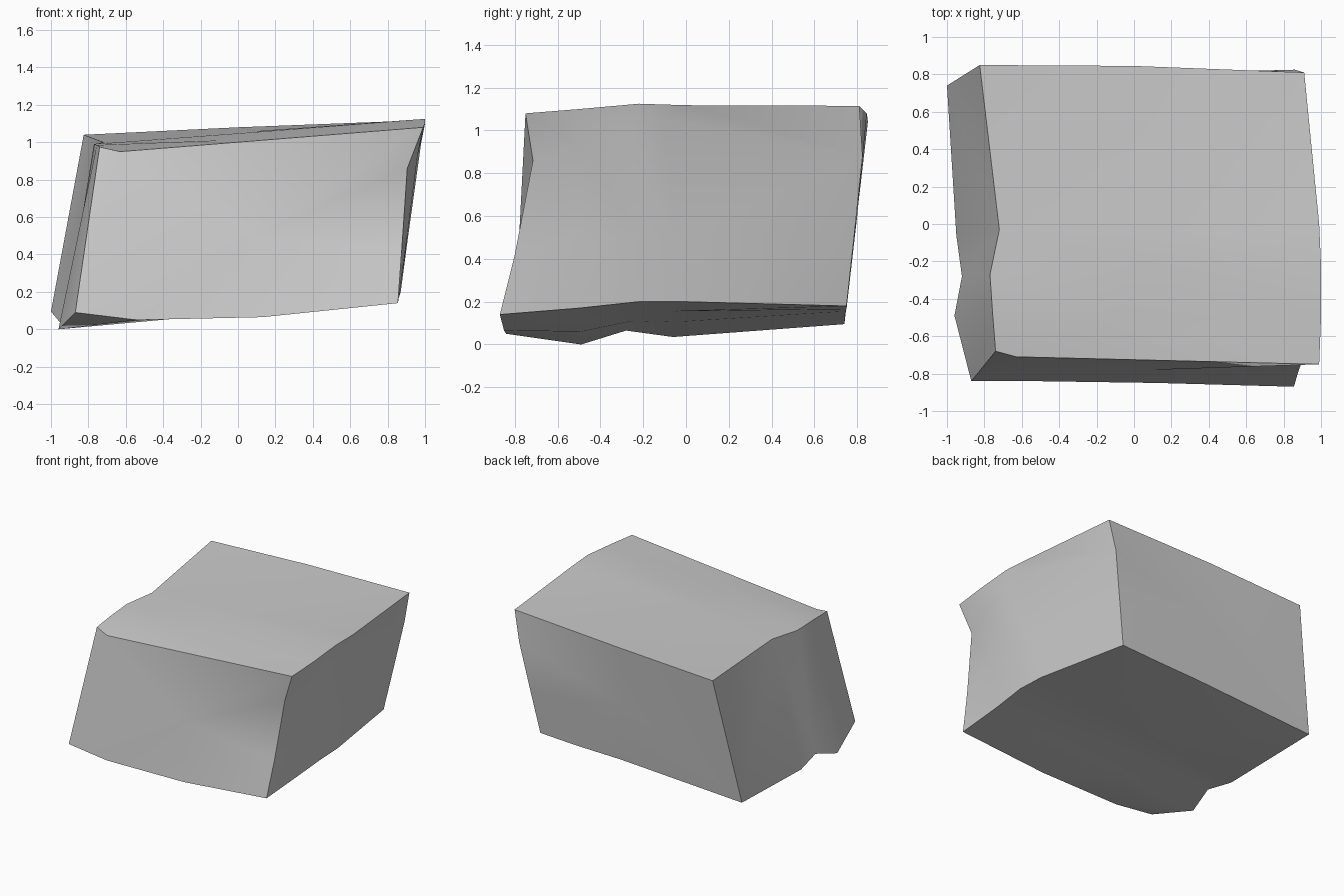
import bpy
import bmesh
import math

default_cube = bpy.data.objects.get("Cube")
if default_cube:
    bpy.data.objects.remove(default_cube, do_unlink=True)


def make_material(name, colour):
    material = bpy.data.materials.new(name)
    material.use_nodes = True
    material.diffuse_color = colour
    shader = next(n for n in material.node_tree.nodes if n.type == "BSDF_PRINCIPLED")
    shader.inputs["Base Color"].default_value = colour
    shader.inputs["Roughness"].default_value = 0.9
    return material


# Edges of the block, each running from front to back
bottom_left = [(-.87, -.84, .09), (-.96, -.49, 0), (-.92, -.28, .065), (-.95, -.06, .035), (-1, .74, .095)]
bottom_inner = [(-.54, -.84, .05), (-.3, -.49, .06), (-.2, -.25, .11), (-.2, -.05, .105), (.04, .745, .155)]
bottom_outer = [(.13, -.85, .065), (.35, -.5, .12), (.4, -.25, .16), (.4, -.05, .155), (.42, .75, .165)]
bottom_right = [(.855, -.87, .14), (.86, -.5, .17), (.87, -.22, .2), (.86, 0, .2), (.73, .75, .18)]
side_low = [(.875, -.8, .42), (.905, -.5, .5), (.91, -.23, .5), (.9, -.05, .5), (.79, .785, .5)]
side_high = [(.905, -.715, .86), (.96, -.5, .93), (.98, -.25, 1), (.97, -.1, 1.05), (.86, .825, .88)]
top_right = [(.99, -.75, 1.08), (1, -.5, 1.1), (1, -.22, 1.125), (.99, 0, 1.118), (.91, .81, 1.115)]
top_middle = [(-.63, -.71, .95), (-.1, -.49, 1.01), (.1, -.22, 1.055), (.1, -.05, 1.06), (0, .845, 1.08)]
top_left = [(-.74, -.68, .975), (-.755, -.49, .985), (-.77, -.27, .99), (-.72, -.03, 1), (-.825, .85, 1.04)]

# Middle of each end face
front_centre = (.1, -.78, .5)
back_centre = (-.05, .8, .6)


def build_block(name, edges, end_centres, material):
    """Skin neighbouring edges into sides and close each end with a fan."""
    bm = bmesh.new()
    rails = [[bm.verts.new(point) for point in edge] for edge in edges]
    for rail, following in zip(rails, rails[1:] + rails[:1]):
        for i in range(len(rail) - 1):
            bm.faces.new((rail[i], rail[i + 1], following[i + 1], following[i]))

    # The left upright corner of each end is cut off as its own facet
    for end, point in zip((0, -1), end_centres):
        centre = bm.verts.new(point)
        ring = [rail[end] for rail in rails]
        corner = ring.pop()
        bm.faces.new((ring[-1], corner, ring[0]))
        for vert, following in zip(ring, ring[1:] + ring[:1]):
            bm.faces.new((vert, following, centre))

    bmesh.ops.triangulate(bm, faces=bm.faces[:])
    bmesh.ops.recalc_face_normals(bm, faces=bm.faces[:])

    mesh = bpy.data.meshes.new(name)
    bm.to_mesh(mesh)
    bm.free()
    mesh.materials.append(material)
    block = bpy.data.objects.new(name, mesh)
    bpy.context.collection.objects.link(block)
    return block


stone_grey = make_material("stone_grey", (0.6, 0.6, 0.6, 1))
stone_block = build_block(
    "stone_block",
    [bottom_left, bottom_inner, bottom_outer, bottom_right, side_low,
     side_high, top_right, top_middle, top_left],
    [front_centre, back_centre],
    stone_grey,
)

# Soft sides with crisp broken edges
bpy.ops.object.select_all(action="DESELECT")
stone_block.select_set(True)
bpy.context.view_layer.objects.active = stone_block
bpy.ops.object.shade_smooth_by_angle(angle=math.radians(35))
